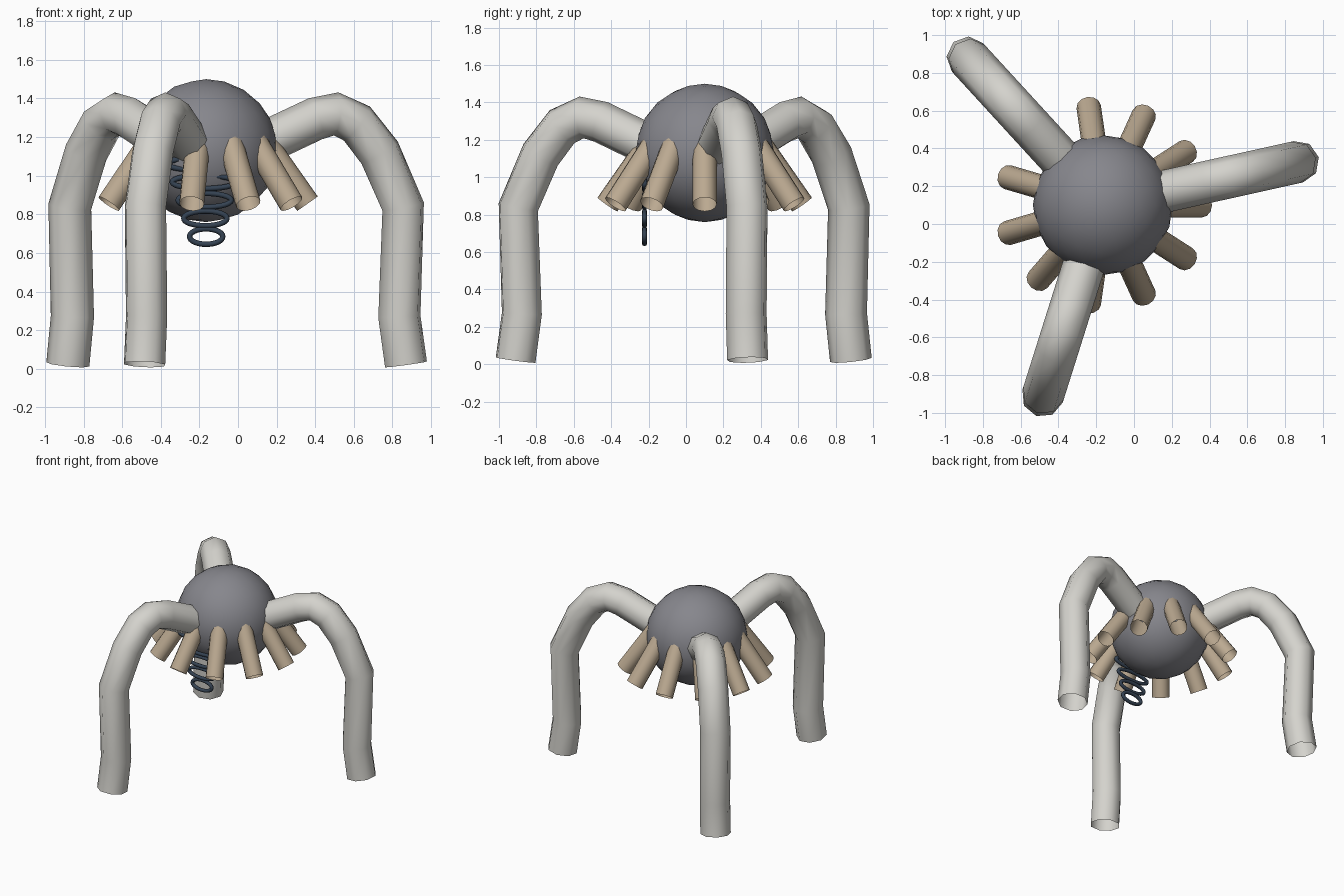
import bpy, bmesh
from math import cos, sin, pi, radians
from mathutils import Vector, Matrix

if "Cube" in bpy.data.objects:
    bpy.data.objects.remove(bpy.data.objects["Cube"], do_unlink=True)


def material(name, rgb):
    m = bpy.data.materials.new(name)
    m.use_nodes = True
    colour = (*rgb, 1)
    m.diffuse_color = colour
    m.node_tree.nodes["Principled BSDF"].inputs["Base Color"].default_value = colour
    return m


BODY = material("slate grey", (0.24, 0.24, 0.265))
LEG = material("pale grey", (0.66, 0.65, 0.61))
STUB = material("tan", (0.50, 0.40, 0.285))
COIL = material("dark blue", (0.035, 0.055, 0.085))
CENTRE = Vector((-0.165, 0.10, 1.13))


def finish(bm, name, mat, matrix=None):
    bmesh.ops.recalc_face_normals(bm, faces=bm.faces)
    for f in bm.faces:
        f.smooth = True
    mesh = bpy.data.meshes.new(name)
    bm.to_mesh(mesh)
    bm.free()
    mesh.materials.append(mat)
    ob = bpy.data.objects.new(name, mesh)
    if matrix:
        ob.matrix_world = matrix
    bpy.context.collection.objects.link(ob)
    return ob


def tube(name, path, radius, sides, mat, matrix, closed=False):
    """Sweep an open-ended tube along a path lying in the local xz plane."""
    bm = bmesh.new()
    pts = [Vector((x, 0, z)) for x, z in path]
    n = len(pts)
    rings = []
    for i, p in enumerate(pts):
        a = pts[(i - 1) % n] if closed or i else p
        b = pts[(i + 1) % n] if closed or i < n - 1 else p
        d = ((b - p).normalized() + (p - a).normalized()).normalized()
        side = Vector((d.z, 0, -d.x))
        rings.append([bm.verts.new(p + radius * (side * cos(t) + Vector((0, sin(t), 0))))
                      for t in (2 * pi * k / sides for k in range(sides))])
    for i in range(n if closed else n - 1):
        r, s = rings[i], rings[(i + 1) % n]
        for k in range(sides):
            j = (k + 1) % sides
            bm.faces.new((r[k], r[j], s[j], s[k]))
    return finish(bm, name, mat, matrix)


def turned(angle, z=0):
    return Matrix.Translation((CENTRE.x, CENTRE.y, z)) @ Matrix.Rotation(angle, 4, "Z")


# Round body
bm = bmesh.new()
bmesh.ops.create_icosphere(bm, subdivisions=3, radius=0.37)
finish(bm, "body", BODY, Matrix.Translation(CENTRE))

# Three arched legs
leg_path = [(0.20, 1.12), (0.58, 1.295), (0.69, 1.32), (0.80, 1.27),
            (0.92, 1.12), (1.045, 0.84), (1.025, 0.27), (1.06, 0.023)]
for i in range(3):
    tube(f"leg_{i + 1}", leg_path, 0.112, 8, LEG, turned(radians(12.5 + 120 * i)))

# Ring of short hollow stubs pointing out and down
tip = Vector((0.525, -0.275))
start = tip - 0.5 * Vector((0.575, -0.818))
for i in range(11):
    tube(f"stub_{i + 1}", [start, tip], 0.065, 12, STUB, turned(2 * pi * i / 11, CENTRE.z))

# Flat stack of oval rings, widening upward
for i in range(5):
    width, height = 0.086 + 0.026 * i, 0.04 - 0.002 * i
    path = [(width * cos(2 * pi * k / 32), height * sin(2 * pi * k / 32)) for k in range(32)]
    place = Matrix.Translation((-0.165 - 0.004 * i, -0.222, 0.685 + 0.094 * i))
    tube(f"coil_ring_{i + 1}", path, 0.014, 8, COIL, place, closed=True)
